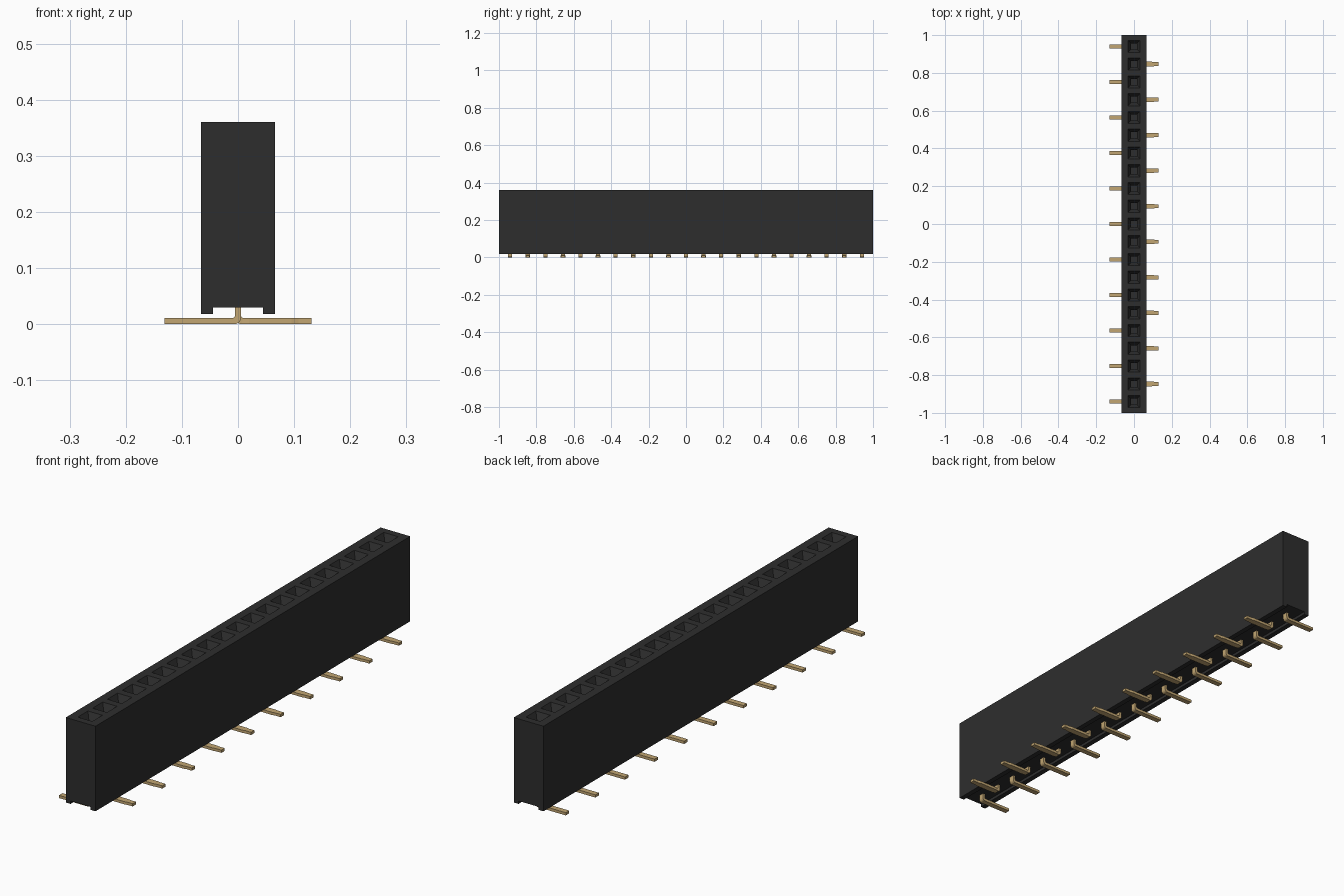
import bpy, bmesh, math

cube = bpy.data.objects.get("Cube")
if cube:
    bpy.data.objects.remove(cube, do_unlink=True)

COUNT = 21          # sockets in the row
PITCH = 0.094
HALF_W = 0.066      # half width of the housing
TOP = 0.36


def material(name, rgb, rough):
    m = bpy.data.materials.new(name)
    m.use_nodes = True
    m.diffuse_color = (*rgb, 1)
    bsdf = next(n for n in m.node_tree.nodes if n.type == 'BSDF_PRINCIPLED')
    bsdf.inputs["Base Color"].default_value = (*rgb, 1)
    bsdf.inputs["Roughness"].default_value = rough
    return m


black = material("black plastic", (0.027, 0.027, 0.027), 0.6)
gold = material("gold metal", (0.54, 0.38, 0.17), 0.4)


def finish(bm, name, mat):
    bmesh.ops.remove_doubles(bm, verts=bm.verts, dist=1e-5)
    bmesh.ops.recalc_face_normals(bm, faces=bm.faces)
    mesh = bpy.data.meshes.new(name)
    bm.to_mesh(mesh)
    bm.free()
    mesh.materials.append(mat)
    return mesh


def place(name, mesh, y=0.0):
    ob = bpy.data.objects.new(name, mesh)
    ob.location.y = y
    bpy.context.collection.objects.link(ob)
    return ob


def loft(bm, rings, closed=True):
    """Join successive rings of points with quads."""
    rows = [[bm.verts.new(p) for p in r] for r in rings]
    n = len(rows[0])
    for a, b in zip(rows, rows[1:]):
        for i in range(n if closed else n - 1):
            j = (i + 1) % n
            bm.faces.new((a[i], a[j], b[j], b[i]))
    return rows


def rect(hx, y0, y1, z):
    return [(-hx, y0, z), (hx, y0, z), (hx, y1, z), (-hx, y1, z)]


# Housing: outer shell with an open channel underneath
pin_y = [(i - (COUNT - 1) / 2) * PITCH for i in range(COUNT)]
cuts = [-1.0] + [(a + b) / 2 for a, b in zip(pin_y, pin_y[1:])] + [1.0]
section = [(HALF_W, TOP), (HALF_W, 0.018), (0.045, 0.018), (0.045, 0.03),
           (-0.045, 0.03), (-0.045, 0.018), (-HALF_W, 0.018), (-HALF_W, TOP)]
bm = bmesh.new()
shell = loft(bm, [[(x, y, z) for x, z in section] for y in cuts], closed=False)
bm.faces.new(shell[0])
bm.faces.new(shell[-1])

# Sockets: square funnel leading into a narrow shaft
for y, y0, y1 in zip(pin_y, cuts, cuts[1:]):
    rings = [rect(HALF_W, y0, y1, TOP)]
    for h, z in ((0.032, TOP), (0.016, TOP - 0.03), (0.016, 0.08)):
        rings.append(rect(h, y - h, y + h, z))
    bm.faces.new(loft(bm, rings)[-1])
place("housing", finish(bm, "housing", black))


# Contact pins: vertical stem, rounded bend and flat foot
def pin_mesh(name, side, foot):
    pairs = [((-0.005, 0.06), (0.005, 0.06), 0.011)]
    for k in range(6):
        a = math.radians(180 + 18 * k)
        c, s = math.cos(a), math.sin(a)
        pairs.append(((0.006 + 0.011 * c, 0.011 + 0.011 * s),
                      (0.010 + 0.005 * c, 0.016 + 0.005 * s), 0.011))
    pairs += [((x, 0.0), (x, 0.011), h) for x, h in foot]
    rings = []
    for (xo, zo), (xi, zi), h in pairs:
        rings.append([(side * xo, -h, zo), (side * xo, h, zo),
                      (side * xi, h, zi), (side * xi, -h, zi)])
    bm = bmesh.new()
    rows = loft(bm, rings)
    bm.faces.new(rows[0])
    bm.faces.new(rows[-1])
    return finish(bm, name, gold)


right_pin = pin_mesh("right_pin", -1, [(0.02, 0.011), (0.131, 0.011)])
left_pin = pin_mesh("left_pin", 1, [(0.02, 0.013), (0.095, 0.013),
                                    (0.108, 0.0105), (0.131, 0.0105)])
for i, y in enumerate(pin_y):
    if i % 2 == 0:
        place(f"right_pin_{i + 1}", right_pin, y)
    else:
        place(f"left_pin_{i + 1}", left_pin, y)
